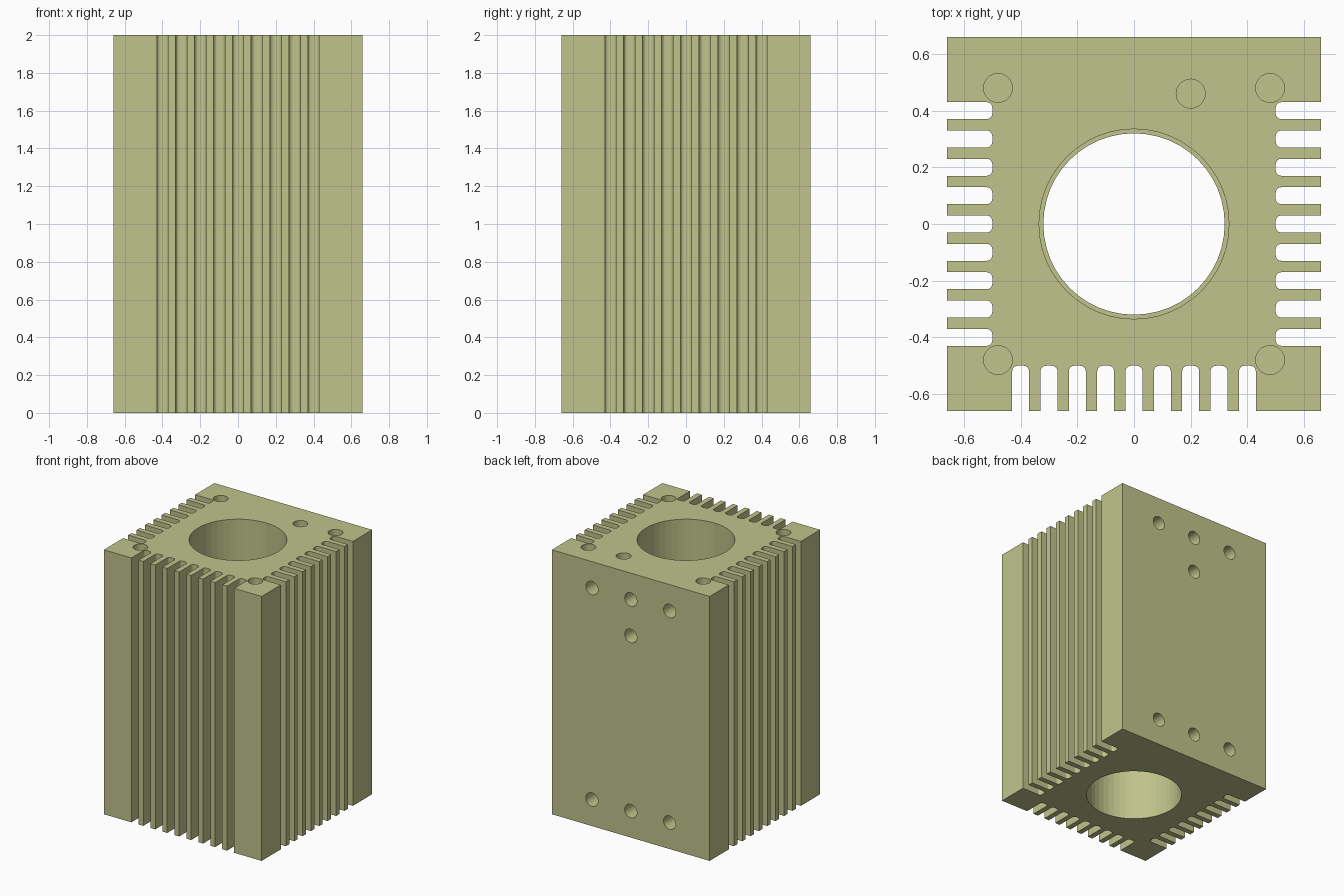
import bpy, bmesh, math
from mathutils import Matrix, Vector

cube = bpy.data.objects.get("Cube")
if cube:
    bpy.data.objects.remove(cube, do_unlink=True)

HALF, HEIGHT = 0.66, 2.0        # block half width and height
FLOOR, SLOT, FILLET = 0.5, 0.03, 0.02   # slot floor, half width, corner radius

olive = bpy.data.materials.new("olive_metal")
olive.use_nodes = True
colour = (0.53, 0.55, 0.26, 1)
olive.diffuse_color = colour
olive.node_tree.nodes["Principled BSDF"].inputs["Base Color"].default_value = colour


def make_object(name, bm):
    bmesh.ops.recalc_face_normals(bm, faces=bm.faces)
    mesh = bpy.data.meshes.new(name)
    bm.to_mesh(mesh)
    bm.free()
    mesh.materials.append(olive)
    obj = bpy.data.objects.new(name, mesh)
    bpy.context.collection.objects.link(obj)
    return obj


def finned_edge():
    """Outline of one finned side, running along x at y = -HALF."""
    pts = [(-HALF, -HALF)]
    for i in range(9):
        c = (i - 4) * 0.1
        pts.append((c - SLOT, -HALF))
        for side, start in ((-1, math.pi), (1, math.pi / 2)):
            cx, cy = c + side * (SLOT - FILLET), -FLOOR - FILLET
            for k in range(5):
                a = start - k * math.pi / 8
                pts.append((cx + FILLET * math.cos(a), cy + FILLET * math.sin(a)))
        pts.append((c + SLOT, -HALF))
    return pts


# Extruded body: fins on the left, front and right, plain back
outline = []
for turn in (-1, 0, 1):
    rot = Matrix.Rotation(turn * math.pi / 2, 3, "Z")
    outline += [rot @ Vector((x, y, 0)) for x, y in finned_edge()]
outline.append(Vector((HALF, HALF, 0)))
bm = bmesh.new()
base = bm.faces.new([bm.verts.new(p) for p in outline])
top = bmesh.ops.extrude_face_region(bm, geom=[base])["geom"]
bmesh.ops.translate(bm, vec=(0, 0, HEIGHT),
                    verts=[v for v in top if isinstance(v, bmesh.types.BMVert)])
body = make_object("finned_block", bm)


def cut(name, radius, start, end, segments=32):
    """Bore a round hole between two points."""
    start, end = Vector(start), Vector(end)
    axis = end - start
    bm = bmesh.new()
    place = Matrix.Translation((start + end) / 2) @ axis.to_track_quat("Z", "Y").to_matrix().to_4x4()
    bmesh.ops.create_cone(bm, cap_ends=True, segments=segments, radius1=radius,
                          radius2=radius, depth=axis.length, matrix=place)
    cutter = make_object(name, bm)
    cutter.hide_render = True
    mod = body.modifiers.new(name, "BOOLEAN")
    mod.operation, mod.solver, mod.object = "DIFFERENCE", "EXACT", cutter
    bpy.context.view_layer.objects.active = body
    bpy.ops.object.modifier_apply(modifier=name)
    bpy.data.objects.remove(cutter, do_unlink=True)


# Central bore with a wider seat at each end
cut("bore", 0.32, (0, 0, -0.1), (0, 0, HEIGHT + 0.1), 48)
cut("top_seat", 0.335, (0, 0, HEIGHT - 0.5), (0, 0, HEIGHT + 0.1), 48)
cut("bottom_seat", 0.335, (0, 0, -0.1), (0, 0, 0.5), 48)

# Blind screw holes in the top
corners = [(sx * 0.48, sy * 0.48) for sx in (-1, 1) for sy in (-1, 1)]
for x, y in corners + [(0.2, 0.46)]:
    cut("top_hole", 0.051, (x, y, HEIGHT - 0.3), (x, y, HEIGHT + 0.1))

# Blind mounting holes in the back
rows = [(x, z) for z in (0.2, 1.8) for x in (-0.325, 0, 0.325)]
for x, z in rows + [(0, 1.525)]:
    cut("back_hole", 0.051, (x, HALF - 0.2, z), (x, HALF + 0.1, z))
